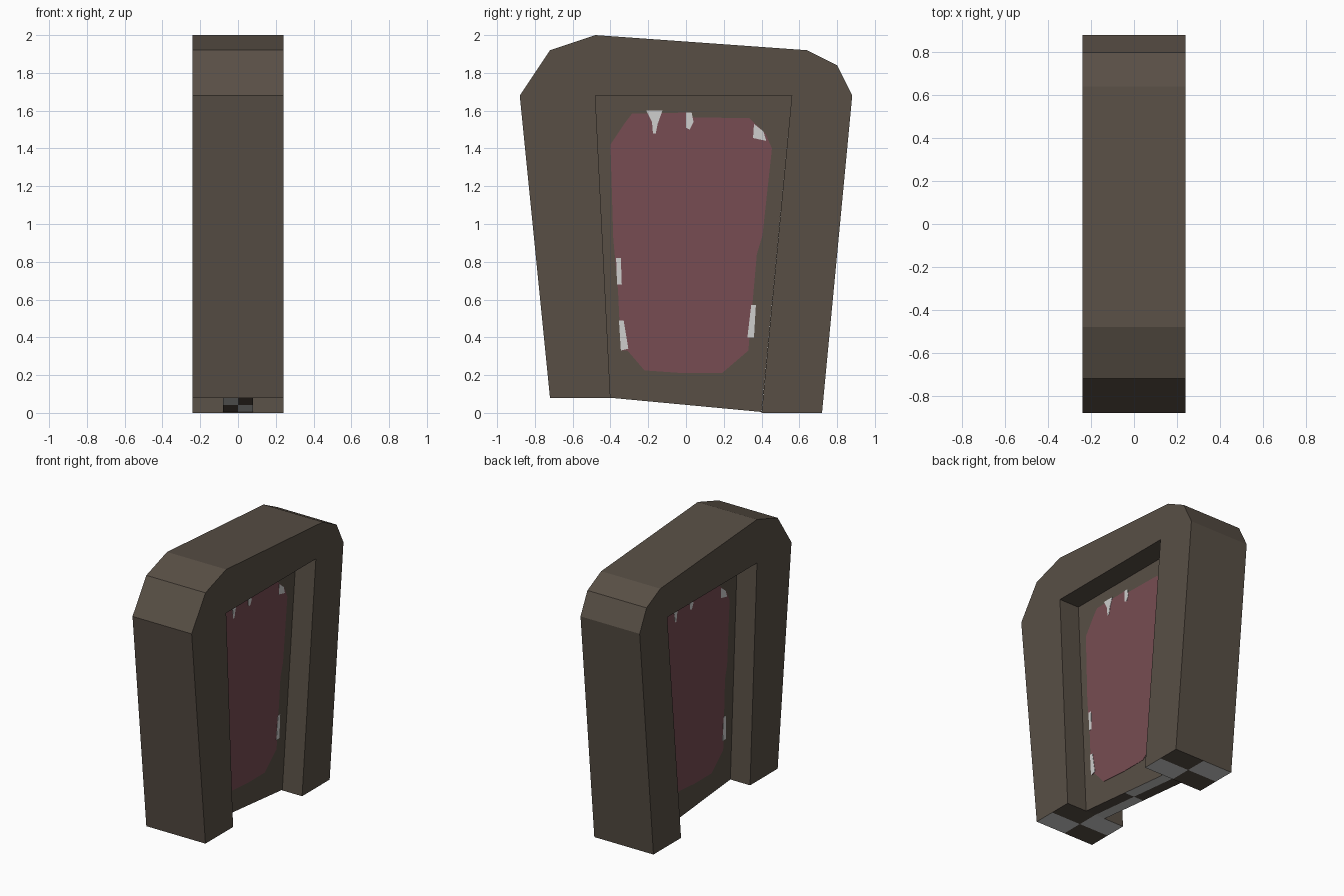
import bpy, bmesh
from mathutils import Vector

if "Cube" in bpy.data.objects:
    bpy.data.objects.remove(bpy.data.objects["Cube"])


def material(name, rgb):
    m = bpy.data.materials.new(name)
    m.diffuse_color = (*rgb, 1)
    m.use_nodes = True
    m.node_tree.nodes["Principled BSDF"].inputs["Base Color"].default_value = m.diffuse_color
    return m


BROWN = material("brown stone", (0.098, 0.078, 0.060))
PALE = material("pale grey", (0.62, 0.62, 0.61))
MAUVE = material("dull mauve", (0.185, 0.073, 0.085))


def slab(name, outline, x0, x1, mats, cuts=(), dark_when=None, mid=None):
    """Extrude a (y, z) outline from x0 to x1; optionally checker its underside."""
    bm = bmesh.new()
    face = bm.faces.new([bm.verts.new((x0, y, z)) for y, z in outline])
    ext = bmesh.ops.extrude_face_region(bm, geom=[face])["geom"]
    for v in ext:
        if isinstance(v, bmesh.types.BMVert):
            v.co.x = x1
    bmesh.ops.recalc_face_normals(bm, faces=bm.faces)
    for co, no in cuts:
        bmesh.ops.bisect_plane(bm, geom=bm.verts[:] + bm.edges[:] + bm.faces[:],
                               plane_co=co, plane_no=no, dist=1e-5)
    bm.normal_update()
    if dark_when:
        for f in bm.faces:
            c = f.calc_center_median()
            if f.normal.z < -0.9 and c.z < 0.2:
                f.material_index = 0 if dark_when(c) else 1
    me = bpy.data.meshes.new(name)
    bm.to_mesh(me)
    bm.free()
    for m in mats:
        me.materials.append(m)
    ob = bpy.data.objects.new(name, me)
    bpy.context.collection.objects.link(ob)
    return ob


X, Y = Vector((1, 0, 0)), Vector((0, 1, 0))

# Thick outer arch with two legs; undersides are a two by two checker
arch = [(-0.72, 0.08), (-0.88, 1.68), (-0.72, 1.92), (-0.48, 2.0), (0.64, 1.92),
        (0.80, 1.84), (0.88, 1.68), (0.72, 0), (0.40, 0), (0.56, 1.68),
        (-0.48, 1.68), (-0.40, 0.08)]
slab("arch_frame", arch, -0.24, 0.24, [BROWN, PALE],
     [(Vector(), X), (Y * 0.56, Y), (Y * -0.56, Y)],
     lambda c: (c.x > 0) == (c.y > (0.56 if c.y > 0 else -0.56)))

# Thin wall filling the opening
slab("inner_wall", [(-0.40, 0.08), (-0.48, 1.68), (0.56, 1.68), (0.40, 0.005)],
     -0.08, 0.08, [BROWN, PALE], [(Vector(), X), (Vector(), Y)],
     lambda c: (c.x > 0) != (c.y > 0))

# Painted panel with pale chips along its edge, on both sides of the wall
panel = [(-0.40, 1.42), (-0.32, 1.54), (-0.285, 1.585), (0.02, 1.59), (0.04, 1.565),
         (0.335, 1.56), (0.42, 1.48), (0.455, 1.40), (0.405, 0.94), (0.375, 0.84),
         (0.33, 0.33), (0.19, 0.21), (-0.01, 0.21), (-0.22, 0.225), (-0.31, 0.33),
         (-0.345, 0.33), (-0.36, 0.65), (-0.385, 0.92)]
chips = [
    [(-0.21, 1.60), (-0.125, 1.60), (-0.15, 1.53), (-0.16, 1.48), (-0.175, 1.48),
     (-0.18, 1.54)],
    [(0, 1.59), (0.03, 1.59), (0.04, 1.54), (0.02, 1.50), (0, 1.51)],
    [(0.36, 1.53), (0.41, 1.49), (0.425, 1.44), (0.355, 1.455)],
    [(-0.37, 0.82), (-0.345, 0.82), (-0.34, 0.68), (-0.365, 0.68)],
    [(-0.355, 0.49), (-0.33, 0.49), (-0.305, 0.34), (-0.345, 0.33)],
    [(0.345, 0.57), (0.37, 0.57), (0.36, 0.40), (0.325, 0.40)],
]


def turned(points):
    """The same outline as seen from the other side of the tapered wall."""
    return [(0.08 * z / 1.68 - y, z) for y, z in points]


for side, s, fit in (("right", 1, list), ("left", -1, turned)):
    slab(side + "_panel", fit(panel), s * 0.079, s * 0.082, [MAUVE])
    for i, chip in enumerate(chips):
        slab(f"{side}_chip_{i + 1}", fit(chip), s * 0.079, s * 0.084, [PALE])
